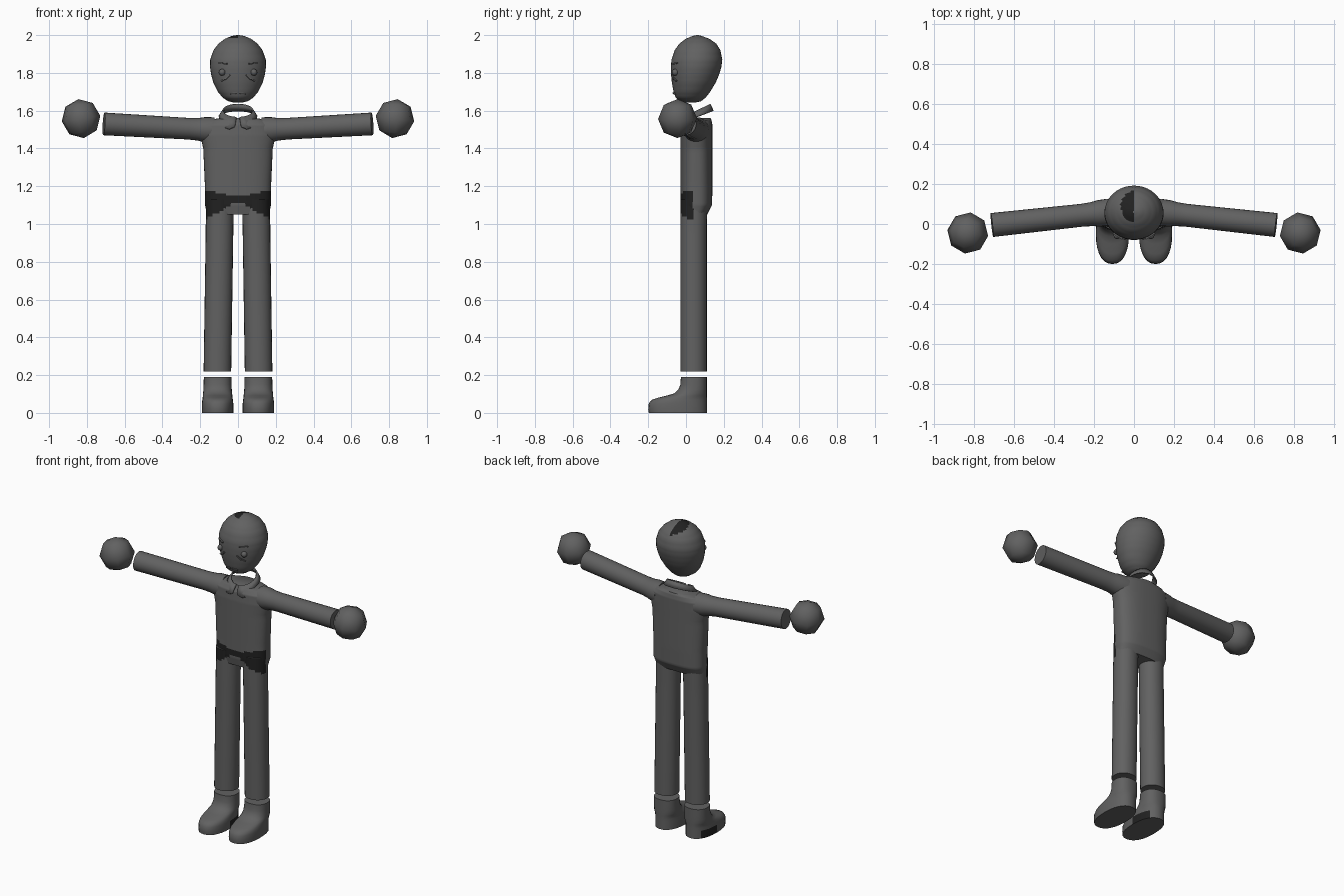
import bpy, bmesh, math
from mathutils import Matrix, Vector

if "Cube" in bpy.data.objects:
    bpy.data.objects.remove(bpy.data.objects["Cube"])


def material(name, v):
    m = bpy.data.materials.new(name)
    m.diffuse_color = (v, v, v, 1)
    m.use_nodes = True
    m.node_tree.nodes["Principled BSDF"].inputs["Base Color"].default_value = m.diffuse_color
    return m


GREY = material("charcoal grey", 0.12)
DARK = material("near black", 0.015)


def finish(name, bm, rule=None, angle=40, matrix=None):
    """Turn a bmesh into a smooth object; faces passing the rule turn dark."""
    if matrix:
        bm.transform(matrix)
    bmesh.ops.recalc_face_normals(bm, faces=bm.faces[:])
    if rule:
        for f in bm.faces:
            f.material_index = int(rule(f.calc_center_median()))
    me = bpy.data.meshes.new(name)
    bm.to_mesh(me)
    bm.free()
    me.materials.append(GREY)
    if rule:
        me.materials.append(DARK)
    ob = bpy.data.objects.new(name, me)
    bpy.context.collection.objects.link(ob)
    bpy.ops.object.select_all(action='DESELECT')
    ob.select_set(True)
    bpy.context.view_layer.objects.active = ob
    bpy.ops.object.shade_smooth_by_angle(angle=math.radians(angle))
    return ob


def loft(sections, n=32, sub=1):
    """Closed body through sections (z, centre x, half width, y front, y back, roundness)."""
    full = []
    for a, b in zip(sections, sections[1:]):
        full += [[p + (q - p) * i / sub for p, q in zip(a, b)] for i in range(sub)]
    full.append(sections[-1])
    bm = bmesh.new()
    rings = []
    for z, cx, hx, y0, y1, e in full:
        ring = []
        for i in range(n):
            t = 2 * math.pi * i / n
            c, s = math.cos(t), math.sin(t)
            px = math.copysign(abs(c) ** (2 / e), c) * hx
            py = math.copysign(abs(s) ** (2 / e), s) * (y1 - y0) / 2
            ring.append(bm.verts.new((cx + px, (y0 + y1) / 2 + py, z)))
        rings.append(ring)
    for a, b in zip(rings, rings[1:]):
        for i in range(n):
            j = (i + 1) % n
            bm.faces.new((a[i], a[j], b[j], b[i]))
    bm.faces.new(rings[0])
    bm.faces.new(rings[-1])
    return bm


# head: egg with a dark patch on the crown
HEAD = [(1.643, .022, .0, .05), (1.65, .052, -.03, .08), (1.67, .082, -.055, .105),
        (1.70, .107, -.066, .128), (1.75, .131, -.075, .158), (1.79, .142, -.079, .175),
        (1.83, .148, -.08, .187), (1.87, .147, -.077, .192), (1.92, .13, -.06, .182),
        (1.955, .103, -.035, .16), (1.98, .07, -.002, .125), (1.995, .035, .033, .085),
        (2.0, .006, .055, .065)]
finish("head", loft([(z, 0, h, a, b, 2) for z, h, a, b in HEAD], 40, 3),
       lambda c: c.z > 1.93 and c.x < 0 and (c.x / .065) ** 2 + ((c.y - .09) / .075) ** 2 < 1)


def face_y(x, z):
    for a, b in zip(HEAD, HEAD[1:]):
        if a[0] <= z <= b[0]:
            t = (z - a[0]) / (b[0] - a[0])
            h, y0, y1 = [a[i] + (b[i] - a[i]) * t for i in (1, 2, 3)]
            return (y0 + y1) / 2 - (y1 - y0) / 2 * math.sqrt(max(0, 1 - (x / h) ** 2))


# torso and legs share the dark patch across the front of the hips
def hips(c):
    ax = abs(c.x)
    return c.y < .035 and 1.12 - .55 * ax < c.z < 1.14 + .03 * min(1, ax / .12)


finish("torso", loft([
    (1.05, 0, .165, -.02, .112, 2.8), (1.10, 0, .174, -.03, .138, 2.7),
    (1.20, 0, .175, -.03, .14, 2.6), (1.40, 0, .184, -.03, .14, 2.5),
    (1.47, 0, .20, -.03, .14, 2.4), (1.525, 0, .195, -.025, .14, 2.4),
    (1.55, 0, .16, -.01, .135, 2.2), (1.56, 0, .10, .0, .13, 2)], 48, 8), hips)

# collar: tilted ring with two pointed flaps, open at the front
bm = bmesh.new()
N = 24
top, low = [], []
for i in range(N + 1):
    t = math.radians(-84 + 348 * i / N)
    c, s = math.cos(t), math.sin(t)
    top.append(bm.verts.new((.077 * c, .06 + .066 * s, 1.60 + .035 * s)))
    p = Vector((.1 * c, .058 + .085 * s, 1.568 + .03 * s))
    k = max(0, 1 - abs(min(i, N - i) - 1.5) / 3)
    p += Vector((math.copysign(.012, c) * k, -.012 * k, -.045 * k))
    low.append(bm.verts.new(p))
for i in range(N):
    bm.faces.new((top[i], top[i + 1], low[i + 1], low[i]))
collar = finish("collar", bm)
m = collar.modifiers.new("thickness", 'SOLIDIFY')
m.thickness, m.offset = .008, 0


def mark(name, x, z, length, tilt, high=.007):
    """Small raised bar lying on the face."""
    bm = bmesh.new()
    bmesh.ops.create_cube(bm, size=1)
    bmesh.ops.scale(bm, vec=(length, .012, high), verts=bm.verts[:])
    mat = (Matrix.Translation((x, face_y(x, z) - .001, z))
           @ Matrix.Rotation(math.atan2(x, .13), 4, 'Z') @ Matrix.Rotation(tilt, 4, 'Y'))
    finish(name, bm, matrix=mat)


def ball(name, pos, r, seg, rings, rot=0):
    bm = bmesh.new()
    bmesh.ops.create_uvsphere(bm, u_segments=seg, v_segments=rings, radius=r)
    finish(name, bm, angle=60, matrix=Matrix.Translation(pos) @ Matrix.Rotation(rot, 4, 'Y')
           @ Matrix.Rotation(rot, 4, 'Z'))


for s, side in ((-1, "left"), (1, "right")):
    # face details
    ball(side + "_eye", (s * .084, face_y(.084, 1.803) - .002, 1.803), .018, 16, 10)
    mark(side + "_eyebrow", s * .08, 1.85, .055, -s * .1)
    mark(side + "_eye_bag", s * .075, 1.765, .035, s * .5)
    mark(side + "_cheek_line", s * .055, 1.778, .035, s * .75)
    mark(side + "_moustache", s * .022, 1.692, .034, s * .1)

    # leg
    finish(side + "_leg", loft([(.22, s * .109, .073, -.03, .11, 2.1),
                                (.95, s * .098, .073, -.03, .11, 2.1),
                                (1.13, s * .096, .074, -.029, .112, 2.1)], 24, 12), hips)

    # shoe: upright ankle flowing into a rounded toe
    prof = [(0, .083, -.197), (.02, .083, -.2), (.05, .083, -.197), (.068, .081, -.183),
            (.08, .079, -.15), (.092, .078, -.1), (.103, .077, -.062), (.125, .075, -.04),
            (.15, .074, -.03), (.19, .073, -.027)]
    finish(side + "_shoe", loft([(z, s * .108, h, y, .11, 2.3) for z, h, y in prof], 28),
           (lambda c: .001 < c.z < .05 and -.03 < c.y < .07) if s < 0 else None)

    # arm, slightly flared where it joins the shoulder
    a, b = Vector((s * .13, .058, 1.497)), Vector((s * .71, -.005, 1.53))
    d = b - a
    arm = [(0, .068), (.05, .066), (.08, .06), (.13, .057), (d.length, .06)]
    finish(side + "_arm", loft([(z, 0, r, -r, r, 2) for z, r in arm], 24),
           matrix=Matrix.Translation(a) @ d.to_track_quat('Z', 'Y').to_matrix().to_4x4())

    # faceted ball hand
    ball(side + "_hand", (s * .831, -.045, 1.558), .104, 8, 4, s * .14)
